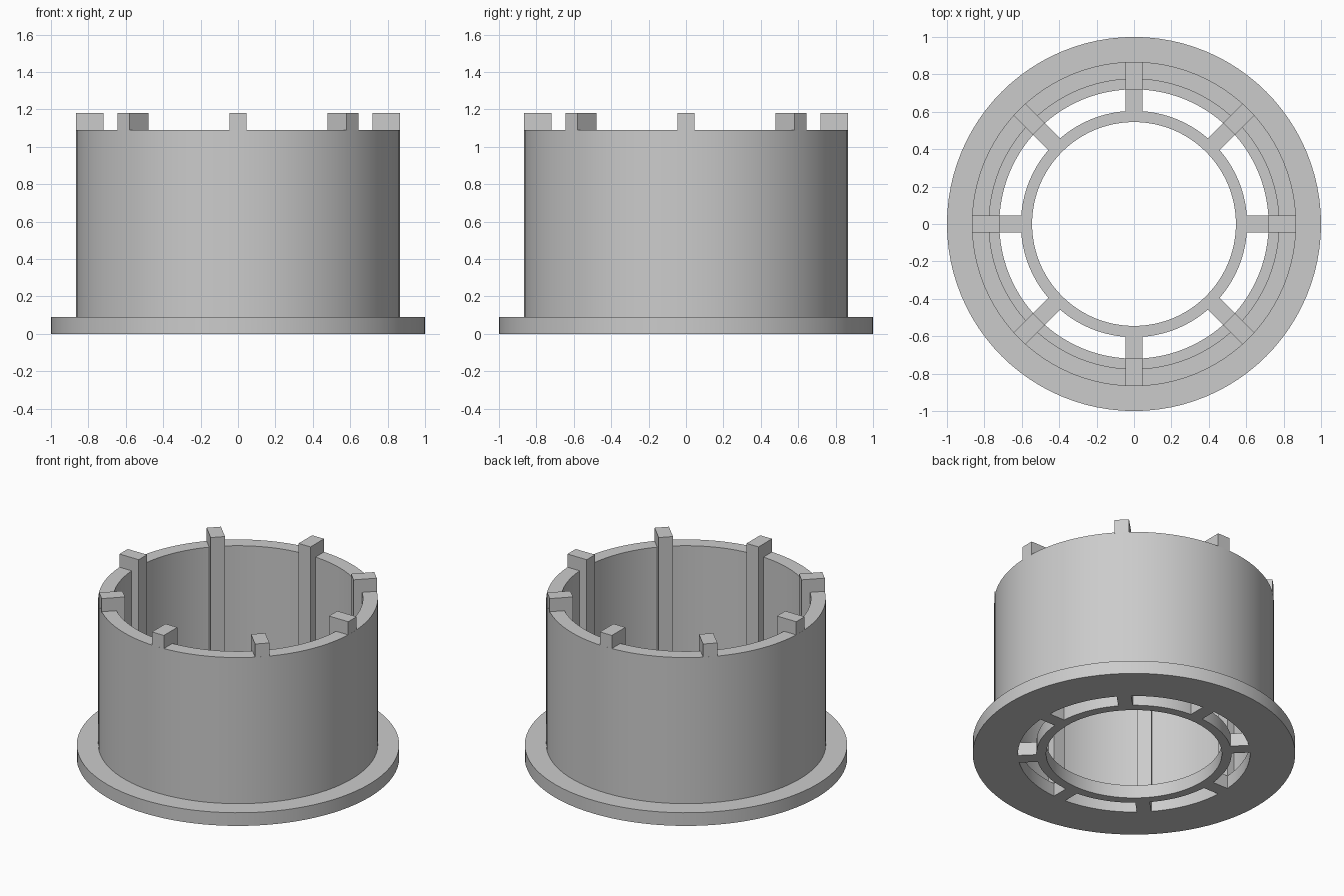
import bpy, bmesh, math
from mathutils import Matrix, Vector

cube = bpy.data.objects.get("Cube")
if cube:
    bpy.data.objects.remove(cube, do_unlink=True)

SEGMENTS = 96
RIBS = 8
FLANGE_H, RIM_Z, RIB_Z = 0.09, 1.09, 1.18
WALL_OUT, WALL_IN, HOLE_R = 0.867, 0.775, 0.72
RIB_W = 0.09

grey = bpy.data.materials.new("light_grey")
grey.use_nodes = True
color = (0.6, 0.6, 0.6, 1)
grey.diffuse_color = color
grey.node_tree.nodes["Principled BSDF"].inputs["Base Color"].default_value = color


def finish(name, bm):
    """Turn a bmesh into a shaded object."""
    bmesh.ops.recalc_face_normals(bm, faces=bm.faces)
    mesh = bpy.data.meshes.new(name)
    bm.to_mesh(mesh)
    bm.free()
    mesh.materials.append(grey)
    obj = bpy.data.objects.new(name, mesh)
    bpy.context.collection.objects.link(obj)
    bpy.ops.object.select_all(action="DESELECT")
    obj.select_set(True)
    bpy.context.view_layer.objects.active = obj
    bpy.ops.object.shade_smooth_by_angle(angle=math.radians(30))


def lathe(name, profile):
    """Revolve a closed (radius, height) profile around z."""
    bm = bmesh.new()
    verts = [bm.verts.new((r, 0, z)) for r, z in profile]
    edges = [bm.edges.new((a, b)) for a, b in zip(verts, verts[1:] + verts[:1])]
    bmesh.ops.spin(bm, geom=verts + edges, cent=(0, 0, 0), axis=(0, 0, 1),
                   angle=math.tau, steps=SEGMENTS, use_merge=True)
    bmesh.ops.remove_doubles(bm, verts=bm.verts, dist=1e-5)
    finish(name, bm)


def radial_bar(name, profile, angle):
    """Extrude a (radius, height) profile sideways and turn it into place."""
    bm = bmesh.new()
    face = bm.faces.new([bm.verts.new((r, -RIB_W / 2, z)) for r, z in profile])
    out = bmesh.ops.extrude_face_region(bm, geom=[face])
    moved = [v for v in out["geom"] if isinstance(v, bmesh.types.BMVert)]
    bmesh.ops.translate(bm, verts=moved, vec=Vector((0, RIB_W, 0)))
    if face.is_valid and len(bm.faces) == len(profile) + 1:
        bm.faces.new(face_verts for face_verts in
                     [v for v in bm.verts if v not in moved])
    bm.transform(Matrix.Rotation(angle, 4, "Z"))
    finish(name, bm)


# Sleeve wall with its base flange
lathe("flanged_sleeve", [
    (HOLE_R, 0), (1, 0), (1, FLANGE_H), (WALL_OUT, FLANGE_H),
    (WALL_OUT, RIM_Z), (WALL_IN, RIM_Z), (WALL_IN, FLANGE_H), (HOLE_R, FLANGE_H)])

# Hub ring in the base opening
lathe("hub_ring", [(0.545, 0), (0.605, 0), (0.605, FLANGE_H), (0.545, FLANGE_H)])

# Spokes join the ring to the flange; ribs climb the wall and hook over the rim
spoke = [(0.603, 0), (0.722, 0), (0.722, FLANGE_H), (0.603, FLANGE_H)]
rib = [(HOLE_R, 0.08), (0.79, 0.08), (0.79, RIM_Z - 0.005),
       (0.866, RIM_Z - 0.005), (0.866, RIB_Z), (HOLE_R, RIB_Z)]
for i in range(RIBS):
    angle = math.tau * i / RIBS
    radial_bar(f"spoke_{i + 1}", spoke, angle)
    radial_bar(f"rib_{i + 1}", rib, angle)
